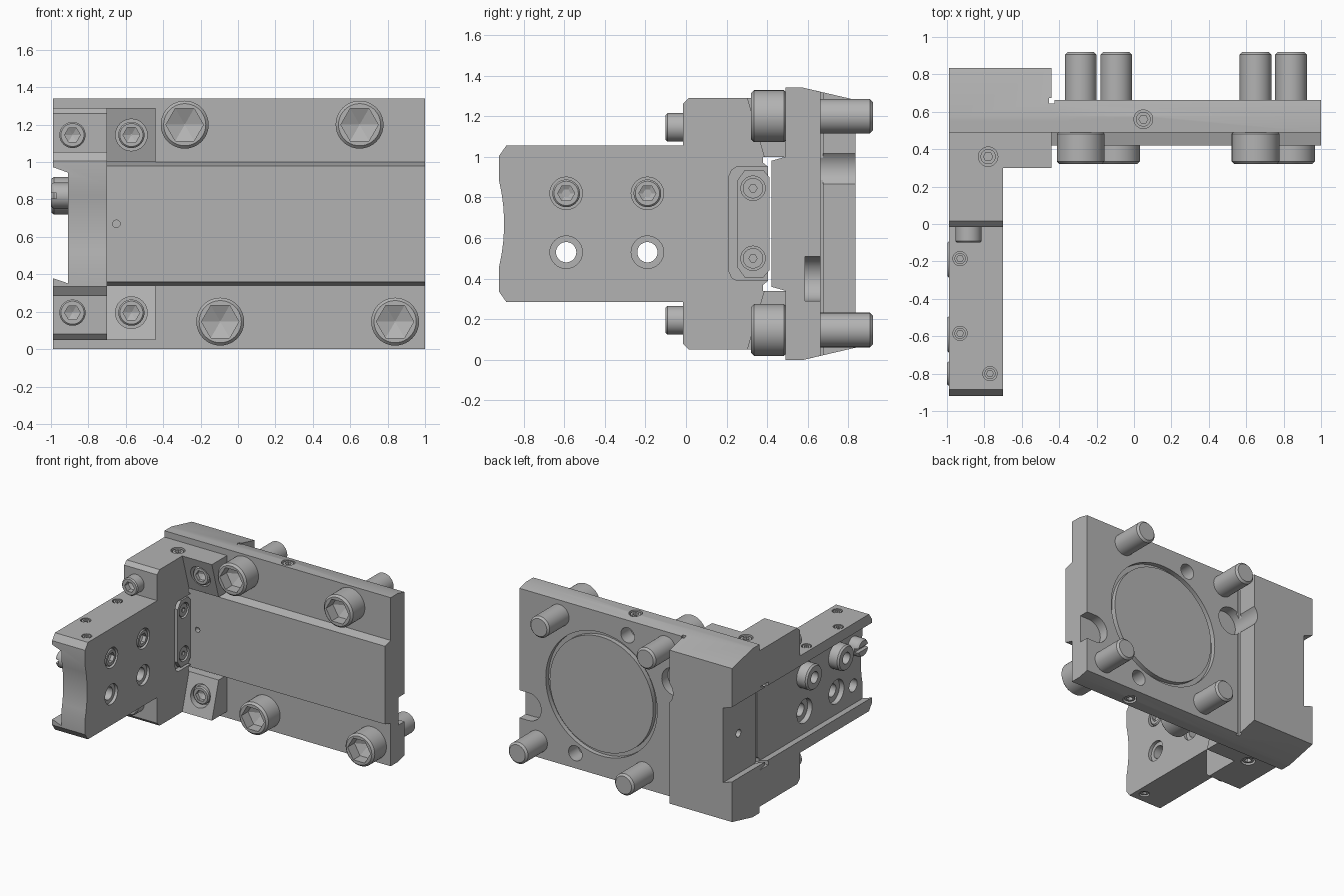
import bpy, bmesh, math
from mathutils import Vector

cube = bpy.data.objects.get("Cube")
if cube:
    bpy.data.objects.remove(cube, do_unlink=True)

MID = 0.67  # height of the mirror plane
steel = bpy.data.materials.new("steel grey")
steel.use_nodes = True
steel.diffuse_color = (0.45, 0.45, 0.45, 1)
steel.node_tree.nodes["Principled BSDF"].inputs["Base Color"].default_value = (0.45, 0.45, 0.45, 1)


def add(name, bm):
    bmesh.ops.recalc_face_normals(bm, faces=bm.faces)
    mesh = bpy.data.meshes.new(name)
    bm.to_mesh(mesh)
    bm.free()
    mesh.materials.append(steel)
    ob = bpy.data.objects.new(name, mesh)
    bpy.context.collection.objects.link(ob)
    return ob


def place(axis, u, v, w):
    """Profile coordinates u, v at depth w along the axis."""
    return {"x": (w, u, v), "y": (u, w, v), "z": (u, v, w)}[axis]


def prism(name, pts, axis, a, b):
    bm = bmesh.new()
    face = bm.faces.new([bm.verts.new(place(axis, u, v, a)) for u, v in pts])
    ext = bmesh.ops.extrude_face_region(bm, geom=[face])
    shift = Vector(place(axis, 0, 0, b - a))
    bmesh.ops.translate(bm, vec=shift, verts=[g for g in ext["geom"] if isinstance(g, bmesh.types.BMVert)])
    return add(name, bm)


def box(name, lo, hi):
    return prism(name, [(lo[0], lo[1]), (hi[0], lo[1]), (hi[0], hi[1]), (lo[0], hi[1])], "z", lo[2], hi[2])


def lathe(name, profile, axis, u, v, n=32):
    """Closed turned solid; profile holds (depth, radius) pairs."""
    bm = bmesh.new()
    rings = []
    for w, r in profile:
        rings.append([bm.verts.new(place(axis, u + r * math.cos(2 * math.pi * i / n),
                                         v + r * math.sin(2 * math.pi * i / n), w)) for i in range(n)])
    for p, q in zip(rings, rings[1:]):
        for i in range(n):
            j = (i + 1) % n
            bm.faces.new((p[i], p[j], q[j], q[i]))
    bm.faces.new(rings[0])
    bm.faces.new(rings[-1])
    return add(name, bm)


def cyl(name, axis, u, v, r, a, b, n=32):
    return lathe(name, [(a, r), (b, r)], axis, u, v, n)


def boolean(target, tool, op="DIFFERENCE"):
    mod = target.modifiers.new("cut", "BOOLEAN")
    mod.operation, mod.solver, mod.object = op, "EXACT", tool
    bpy.context.view_layer.objects.active = target
    bpy.ops.object.modifier_apply(modifier=mod.name)
    bpy.data.objects.remove(tool, do_unlink=True)


def drill(target, axis, u, v, r, a, b):
    boolean(target, cyl("drill", axis, u, v, r, a, b))


def mirrored(half):
    return half + [(u, 2 * MID - v) for u, v in reversed(half)]


def set_screw(target, name, axis, u, v, r, face, sign):
    """Ring-shaped gap with a socketed screw sunk just below the face."""
    drill(target, axis, u, v, r, face - sign * 0.06, face + sign * 0.02)
    s = cyl(name, axis, u, v, r * 0.78, face - sign * 0.07, face - sign * 0.008)
    boolean(s, cyl("socket", axis, u, v, r * 0.48, face - sign * 0.045, face + sign * 0.02, 6))


def cap_screw(name, axis, u, v, r, top, base, shank_r, tip, hex_r):
    s = 1 if base > top else -1
    c = r * 0.12
    ob = lathe(name, [(top, r - c), (top + s * c, r), (base - s * c / 2, r), (base, r - c / 2), (base, shank_r),
                      (tip - s * 0.015, shank_r), (tip, shank_r - 0.015)], axis, u, v, 40)
    depth = abs(base - top) * 0.5
    boolean(ob, lathe("socket", [(top - s * 0.02, hex_r), (top + s * depth, hex_r),
                                 (top + s * (depth + hex_r * 0.4), 0.004)], axis, u, v, 6))


# Mounting plate with a raised front panel, and the thick block at its end
plate = prism("mounting_plate", mirrored([(0.42, 0.36), (0.49, 0.34), (0.49, 0), (0.578, 0), (0.662, 0.02)]),
              "x", -0.99, 1)
block = prism("end_block", mirrored([(0.55, 0), (0.578, 0), (0.835, 0.06)]), "x", -0.99, -0.44)
boolean(plate, block, "UNION")
boolean(plate, box("relief", (-0.455, 0.645, -0.1), (-0.425, 0.675, 1.5)))

# Circular groove, holes and round-ended slots on the back
groove = cyl("groove", "y", 0.28, MID, 0.49, 0.625, 0.75, 96)
boolean(groove, cyl("core", "y", 0.28, MID, 0.455, 0.6, 0.8, 96))
boolean(plate, groove)
for x, z in ((0.05, 1.2), (0.51, 0.14)):
    drill(plate, "y", x, z, 0.06, 0.54, 0.75)
slot = cyl("slot", "y", 0.92, 0.4, 0.11, 0.585, 0.75)
boolean(slot, box("slot_run", (0.92, 0.585, 0.29), (1.1, 0.75, 0.51)), "UNION")
boolean(plate, slot)
drill(plate, "y", -0.36, 0.94, 0.11, 0.585, 0.9)
drill(plate, "y", -0.65, MID, 0.02, 0.4, 0.46)
drill(plate, "x", 0.64, MID, 0.03, -1.1, -0.85)
set_screw(plate, "plate_top_plug", "z", 0.05, 0.56, 0.05, 1.34, 1)
set_screw(plate, "plate_bottom_plug", "z", 0.51, 0.56, 0.05, 0, -1)

# Large screws through the plate
for i, (x, z) in enumerate(((-0.285, 1.2), (0.65, 1.2), (-0.095, 0.147), (0.84, 0.147))):
    cap_screw(f"plate_screw_{i + 1}", "y", x, z, 0.128, 0.32, 0.49, 0.085, 0.92, 0.1)

# Side arm and bracket, one symmetric outline with a scooped front edge
arm = prism("side_arm", mirrored([(0.405, 0.39), (0.38, 0.37), (0.38, 0.34), (0.49, 0.34), (0.49, 0.05), (0.015, 0.05),
                                  (-0.015, 0.08), (-0.015, 0.285), (-0.885, 0.285), (-0.92, 0.335), (-0.92, 0.46),
                                  (-0.908, 0.52), (-0.9, 0.58), (-0.896, 0.64)]), "x", -0.99, -0.70)
# Sloped lugs beside the panel
for name, flip in (("lower_lug", False), ("upper_lug", True)):
    pts = [(0.30, 0.05), (0.49, 0.05), (0.49, 0.34), (0.385, 0.34)]
    if flip:
        pts = [(y, 2 * MID - z) for y, z in pts]
    boolean(arm, prism(name, pts, "x", -0.8, -0.44), "UNION")

# Outer channel along the arm, bracket and block
channel = [(-1.05, 0.4), (-0.91, 0.352), (-0.91, 0.944), (-1.05, 0.995)]
for part in (arm, plate):
    boolean(part, prism("channel", channel, "y", -1.1, 1.1))

# Recess on the inner face with a screwed bar inside
recess_pts = [(0.25, 0.39), (0.5, 0.39), (0.5, 0.95), (0.25, 0.95), (0.225, 0.935), (0.21, 0.9), (0.21, 0.44), (0.225, 0.405)]
boolean(arm, prism("recess", recess_pts, "x", -0.74, -0.6))
bar = prism("clamp_bar", mirrored([(0.25, 0.46), (0.29, 0.405), (0.38, 0.405), (0.41, 0.44)]), "x", -0.75, -0.705)
for z in (0.5, 0.845):
    drill(bar, "x", 0.33, z, 0.06, -0.73, -0.6)
    pin = cyl("bar_screw", "x", 0.33, z, 0.05, -0.74, -0.712)
    boolean(pin, cyl("socket", "x", 0.33, z, 0.02, -0.725, -0.6, 6))

# Arm holes, inner screws and outer bosses
for y in (-0.59, -0.19):
    drill(arm, "x", y, 0.53, 0.05, -1.1, -0.6)
    drill(arm, "x", y, 0.53, 0.08, -0.725, -0.6)
    drill(arm, "x", y, 0.53, 0.095, -1.1, -0.87)
    drill(arm, "x", y, 0.82, 0.08, -0.74, -0.6)
    cap_screw("arm_screw", "x", y, 0.82, 0.068, -0.702, -0.76, 0.03, -0.85, 0.042)
    boss = lathe("boss", [(-0.89, 0.1), (-0.985, 0.1), (-0.998, 0.09)], "x", y, 0.82)
    drill(boss, "x", y, 0.82, 0.045, -1.1, -0.93)
    set_screw(arm, "arm_top_plug", "z", -0.93, y + 0.005, 0.038, 1.06, 1)
drill(arm, "x", -0.8, 0.5, 0.05, -1.1, -0.85)
slotted = lathe("slotted_screw", [(-0.89, 0.07), (-0.985, 0.07), (-1.0, 0.06)], "x", -0.8, 0.82)
boolean(slotted, box("slit", (-1.1, -0.9, 0.805), (-0.97, -0.7, 0.835)))
set_screw(arm, "arm_end_plug", "z", -0.77, -0.8, 0.038, 1.06, 1)
set_screw(arm, "arm_bottom_plug", "z", -0.77, -0.8, 0.038, 0.285, -1)

# Bracket screws on the front, in the lugs, and on top and bottom
for z, top, sign in ((0.195, 0.05, -1), (1.145, 1.29, 1)):
    cap_screw("bracket_screw", "y", -0.885, z, 0.07, -0.1, -0.01, 0.03, 0.05, 0.042)
    drill(arm, "y", -0.57, z, 0.085, 0.2, 0.39)
    cap_screw("lug_screw", "y", -0.57, z, 0.07, 0.345, 0.4, 0.03, 0.45, 0.045)
    set_screw(arm, "bracket_plug", "z", -0.78, 0.36, 0.052, top, sign)

# Smooth the round surfaces and keep machined edges sharp
bpy.ops.object.select_all(action="DESELECT")
for ob in bpy.context.scene.objects:
    if ob.type == "MESH":
        ob.select_set(True)
        bpy.context.view_layer.objects.active = ob
bpy.ops.object.shade_smooth_by_angle(angle=math.radians(25))
